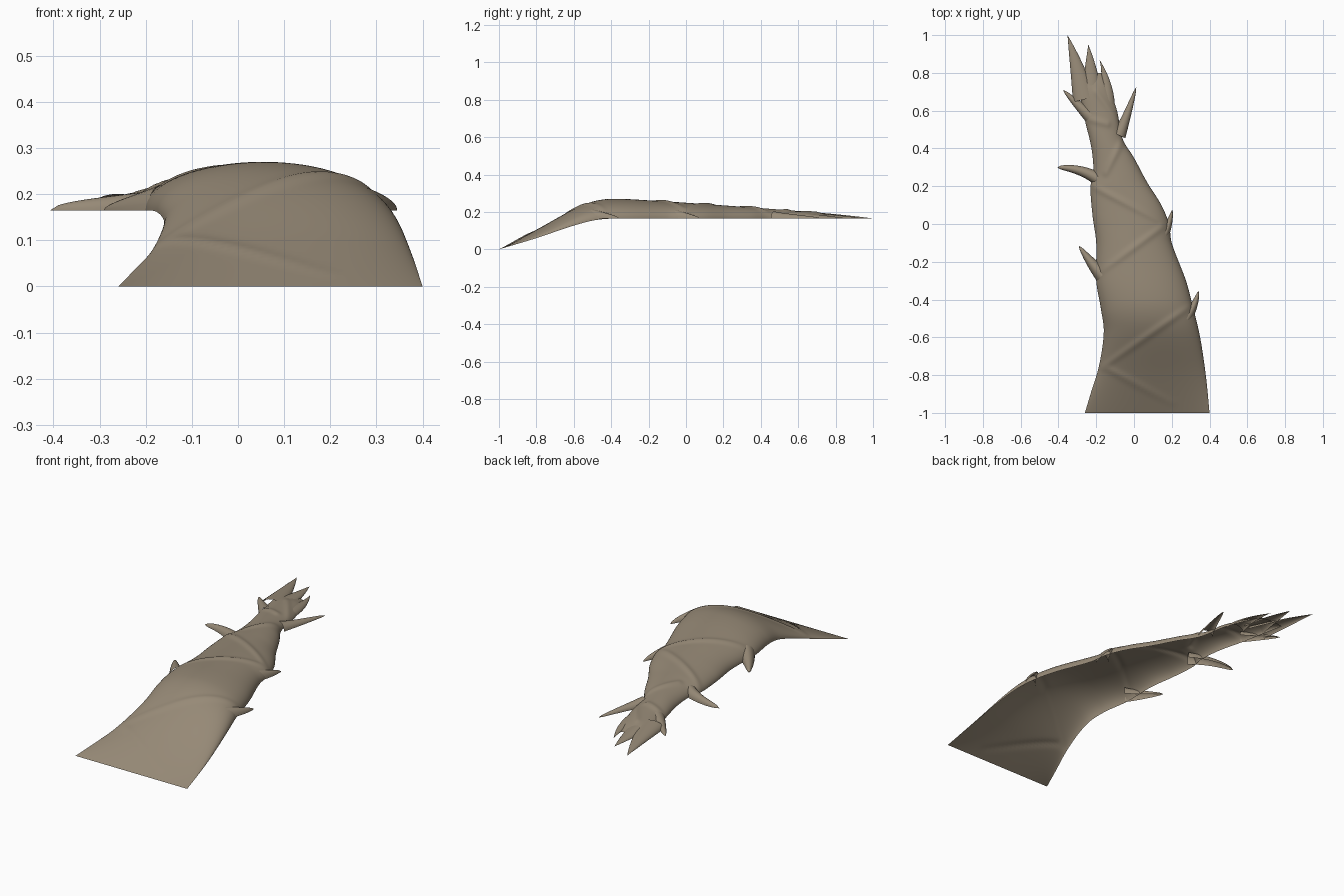
import bpy, bmesh, math
from mathutils import Vector

cube = bpy.data.objects.get("Cube")
if cube:
    bpy.data.objects.remove(cube, do_unlink=True)

bark = bpy.data.materials.new("weathered bark")
bark.use_nodes = True
bark.diffuse_color = (0.31, 0.255, 0.185, 1)
bsdf = next(n for n in bark.node_tree.nodes if n.type == "BSDF_PRINCIPLED")
bsdf.inputs["Base Color"].default_value = bark.diffuse_color
bsdf.inputs["Roughness"].default_value = 0.9

GROUND = 0.165


def sample(keys, t):
    """Smooth interpolation through (position, value) keys."""
    t = min(max(t, keys[0][0]), keys[-1][0])
    i = max(k for k in range(len(keys) - 1) if keys[k][0] <= t)

    def slope(k):
        a, b = keys[max(k - 1, 0)], keys[min(k + 1, len(keys) - 1)]
        return (b[1] - a[1]) / (b[0] - a[0])

    (x, p), (y, q) = keys[i], keys[i + 1]
    w = y - x
    s = (t - x) / w
    ease = s * s * (3 - 2 * s)
    return (p + (q - p) * ease + w * s * (1 - s) ** 2 * slope(i)
            - w * s * s * (1 - s) * slope(i + 1))


def sheet(name, rows):
    """Open smooth surface through rows of points."""
    bm = bmesh.new()
    grid = [[bm.verts.new(p) for p in row] for row in rows]
    for a, b in zip(grid, grid[1:]):
        for j in range(len(a) - 1):
            bm.faces.new((a[j], a[j + 1], b[j + 1], b[j]))
    bmesh.ops.recalc_face_normals(bm, faces=bm.faces)
    if sum(f.normal.z for f in bm.faces) < 0:
        bmesh.ops.reverse_faces(bm, faces=bm.faces)
    mesh = bpy.data.meshes.new(name)
    bm.to_mesh(mesh)
    bm.free()
    mesh.materials.append(bark)
    mesh.shade_smooth()
    obj = bpy.data.objects.new(name, mesh)
    bpy.context.collection.objects.link(obj)
    return obj


# Outline and height of the hollow half trunk along its length
left = [(-1, -.26), (-.9, -.23), (-.75, -.185), (-.57, -.16), (-.45, -.175),
        (-.3, -.2), (-.1, -.2), (.05, -.22), (.2, -.23), (.27, -.215),
        (.4, -.225), (.55, -.26), (.7, -.29), (.8, -.31)]
right = [(-1, .4), (-.8, .38), (-.6, .35), (-.45, .315), (-.3, .275),
         (-.1, .2), (0, .185), (.1, .145), (.22, .07), (.35, .0),
         (.45, -.06), (.6, -.09), (.7, -.125), (.8, -.17)]
foot = [(-1, 0), (-.8, .06), (-.6, .127), (-.48, .157), (-.36, GROUND), (.8, GROUND)]
crown = [(-1, 0), (-.8, .105), (-.6, .215), (-.5, .255), (-.4, .27),
         (-.2, .262), (.2, .235), (.6, .205), (.72, .194), (.8, .172)]

# Twisted seams running diagonally across the bark
seams = [((-.17, -.76), (.32, -.42)), ((-.15, -.76), (.2, -.95)),
         ((-.2, -.27), (.2, .02)), ((-.22, .2), (.15, .01)),
         ((-.15, .27), (-.03, .5)), ((-.26, .56), (-.14, .53)),
         ((-.2, .7), (-.06, .52))]
seams = [(Vector(a), Vector(b)) for a, b in seams]


def seam_height(x, y):
    p, h = Vector((x, y)), 0
    for a, b in seams:
        d = b - a
        s = min(max((p - a).dot(d) / d.length_squared, 0), 1)
        h += math.exp(-((p - a - d * s).length / .016) ** 2)
    return min(h, 1) * .007


rows = []
LENGTH, ARC = 160, 48
for i in range(LENGTH + 1):
    y = -1 + 1.8 * i / LENGTH
    l, r, z0, z1 = (sample(k, y) for k in (left, right, foot, crown))
    row = []
    for j in range(ARC + 1):
        a = math.pi * j / ARC
        x = (l + r) / 2 - (r - l) / 2 * math.cos(a)
        bump = seam_height(x, y) * min(1, (z1 - z0) * 20) * math.sin(a)
        row.append((x, y, z0 + (z1 - z0) * math.sin(a) + bump))
    rows.append(row)
sheet("trunk_shell", rows)


def twig(name, points, width, height, blunt=.2):
    """Hollow half-round snag that tapers along a bent path."""
    a, m, b = (Vector(p) for p in points)
    c = 2 * m - (a + b) / 2
    rows = []
    steps = 16
    for i in range(steps + 1):
        t = i / steps
        p = a * (1 - t) ** 2 + c * 2 * t * (1 - t) + b * t * t
        d = ((c - a) * (1 - t) + (b - c) * t).normalized()
        side = Vector((d.y, -d.x))
        k = (blunt + (1 - blunt) * (1 - t)) * math.sqrt(max(0, 1 - t ** 8))
        row = []
        for j in range(13):
            u = math.pi * j / 12
            q = p - side * math.cos(u) * width / 2 * k
            row.append((q.x, q.y, GROUND + height * k * math.sin(u)))
        rows.append(row)
    sheet(name, rows)


# Broken side twigs
twig("left_twig_front", [(.275, -.5), (.317, -.43), (.342, -.355)], .065, .05)
twig("left_twig_middle", [(.145, -.08), (.18, -.01), (.203, .075)], .065, .055)
twig("left_twig_back", [(-.08, .47), (-.04, .57), (.012, .725)], .075, .038)
twig("right_twig_front", [(-.165, -.27), (-.225, -.205), (-.292, -.115)], .09, .055)
twig("right_twig_middle", [(-.17, .225), (-.28, .28), (-.407, .3)], .075, .045, .35)
twig("right_twig_back", [(-.23, .57), (-.3, .635), (-.375, .71)], .075, .038)

# Splintered end of the trunk
twig("long_splinter", [(-.26, .66), (-.305, .84), (-.352, 1)], .13, .036, .05)
twig("middle_splinter", [(-.225, .68), (-.23, .82), (-.242, .95)], .12, .032, .05)
twig("short_splinter", [(-.15, .62), (-.148, .74), (-.182, .87)], .1, .032, .03)
